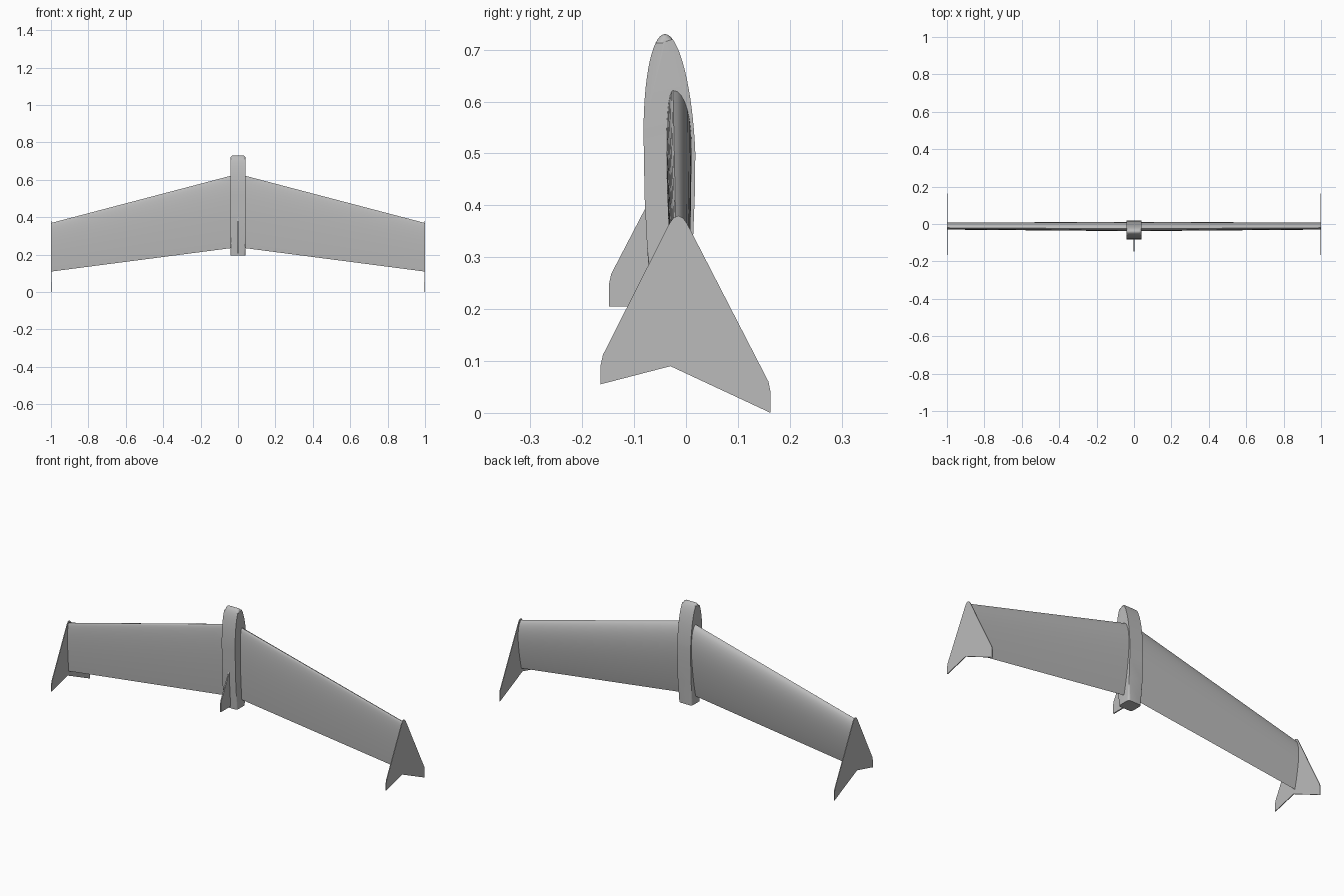
import bpy
import bmesh
import math

if "Cube" in bpy.data.objects:
    bpy.data.objects.remove(bpy.data.objects["Cube"], do_unlink=True)

grey = bpy.data.materials.new("plain grey")
grey.use_nodes = True
GREY = (0.5, 0.5, 0.5, 1)
grey.diffuse_color = GREY
grey.node_tree.nodes["Principled BSDF"].inputs["Base Color"].default_value = GREY


def finish(name, bm, smooth=True):
    bmesh.ops.recalc_face_normals(bm, faces=bm.faces)
    mesh = bpy.data.meshes.new(name)
    bm.to_mesh(mesh)
    bm.free()
    mesh.materials.append(grey)
    obj = bpy.data.objects.new(name, mesh)
    bpy.context.collection.objects.link(obj)
    if smooth:
        bpy.ops.object.select_all(action="DESELECT")
        obj.select_set(True)
        bpy.context.view_layer.objects.active = obj
        bpy.ops.object.shade_smooth_by_angle(angle=math.radians(35))
    return obj


def loft(sections):
    """Skin a row of matching closed sections and cap both ends."""
    bm = bmesh.new()
    rings = [[bm.verts.new(p) for p in s] for s in sections]
    n = len(rings[0])
    for a, b in zip(rings, rings[1:]):
        for i in range(n):
            j = (i + 1) % n
            bm.faces.new((a[i], a[j], b[j], b[i]))
    bm.faces.new(rings[0])
    bm.faces.new(rings[-1])
    return bm


def plate(name, outline, x0, x1):
    return finish(name, loft([[(x, y, z) for y, z in outline] for x in (x0, x1)]), False)


# Fuselage: side outline extruded across, long rims rounded, tail cut square
BASE, SHOULDER, TOP = 0.195, 0.50, 0.73
STEPS = 16
outline = [(-0.066, BASE), (0.008, BASE), (0.013, 0.32), (0.017, 0.42)]
for i in range(2 * STEPS + 1):
    a = math.pi * i / (2 * STEPS)
    c = math.cos(a)
    y = -0.0315 + 0.0495 * c - 0.009 * math.sin(a)
    outline.append((y, SHOULDER + (TOP - SHOULDER) * math.sin(a)))
outline += [(-0.080, 0.42), (-0.075, 0.32)]
body = loft([[(x, y, z) for y, z in outline] for x in (-0.04, 0.04)])
rims = [e for e in body.edges
        if abs(e.verts[0].co.x - e.verts[1].co.x) < 1e-4
        and max(v.co.z for v in e.verts) > BASE + 0.001]
bmesh.ops.bevel(body, geom=rims, offset=0.013, segments=5, profile=0.5,
                affect="EDGES", clamp_overlap=False)
finish("fuselage", body)


# Wings: swept, tapered, cambered aerofoil
def thickness(t):
    return 10 * (0.2969 * math.sqrt(t) - 0.126 * t - 0.3516 * t ** 2
                 + 0.2843 * t ** 3 - 0.1036 * t ** 4)


def aerofoil(x, lead, trail, y, upper, lower):
    n = 20
    ts = [(1 - math.cos(math.pi * i / n)) / 2 for i in range(n + 1)]
    back = [(x, y + upper * thickness(t), lead + (trail - lead) * t) for t in ts]
    front = [(x, y - lower * thickness(t), lead + (trail - lead) * t) for t in ts[1:-1]]
    return back + front[::-1]


# Tip fins: arrowhead plates with a rounded top
tip_fin = [(-0.165, 0.055), (-0.03, 0.09), (0.163, 0.0), (0.163, 0.04), (0.159, 0.06),
           (0.002, 0.365), (-0.006, 0.376), (-0.015, 0.38), (-0.024, 0.376),
           (-0.032, 0.365), (-0.160, 0.112), (-0.165, 0.09)]

for side, s in (("left", 1), ("right", -1)):
    root = aerofoil(s * 0.03, 0.624, 0.236, -0.025, 0.036, 0.013)
    tip = aerofoil(s * 0.997, 0.37, 0.11, -0.02, 0.028, 0.010)
    finish(side + "_wing", loft([root, tip]))
    plate(side + "_tip_fin", tip_fin, s * 0.996, s)

# Belly fin
belly_fin = [(-0.06, 0.205), (-0.148, 0.205), (-0.148, 0.25), (-0.144, 0.268),
             (-0.078, 0.395), (-0.06, 0.41)]
plate("belly_fin", belly_fin, -0.003, 0.003)
